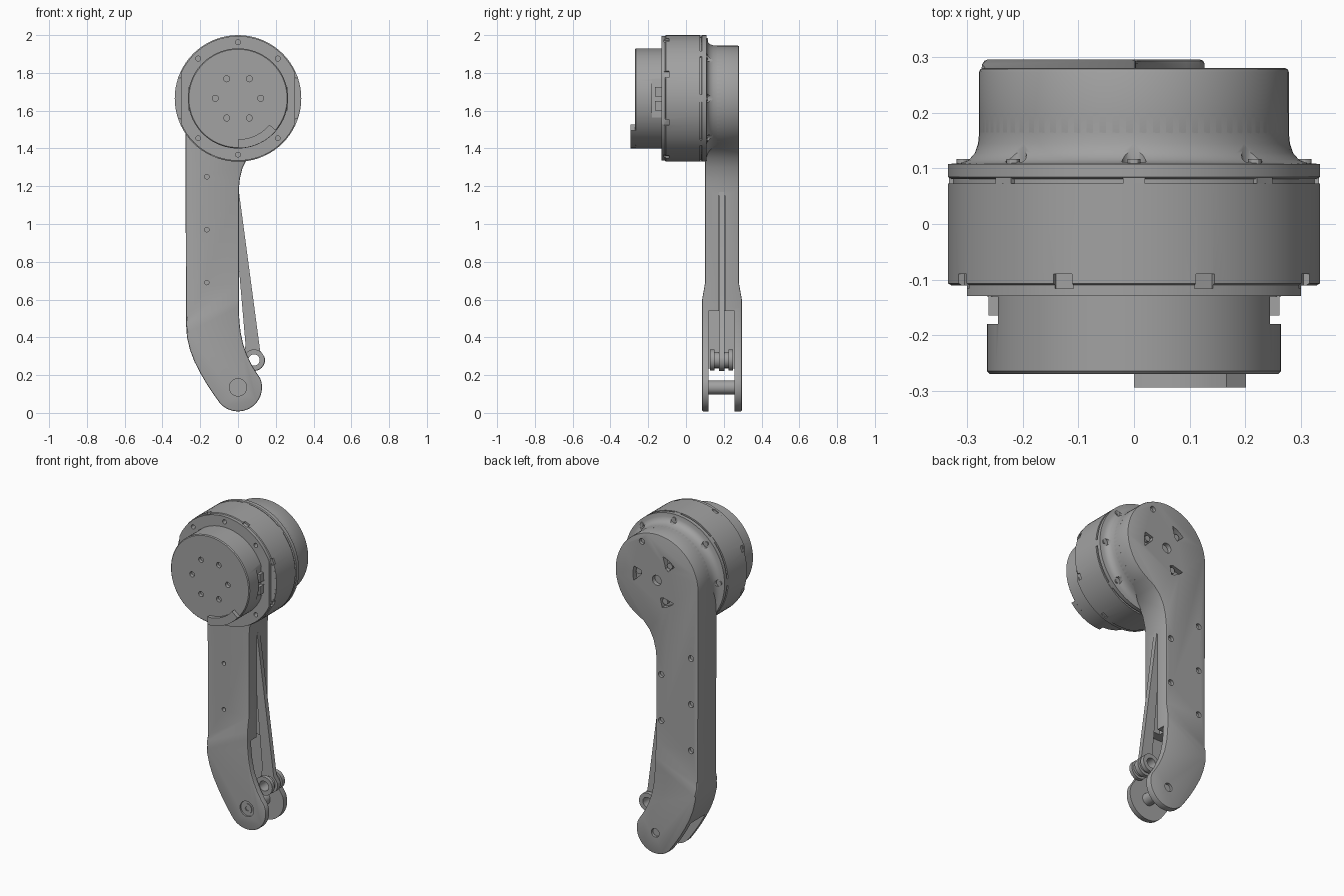
import bpy, bmesh
from math import sin, cos, radians, pi
from mathutils import Vector

if "Cube" in bpy.data.objects:
    bpy.data.objects.remove(bpy.data.objects["Cube"])

grey = bpy.data.materials.new("machined grey")
grey.use_nodes = True
grey.diffuse_color = (0.36, 0.36, 0.36, 1)
grey.node_tree.nodes["Principled BSDF"].inputs["Base Color"].default_value = (0.36, 0.36, 0.36, 1)

HUB = 1.665      # height of the motor axis
FOOT = 0.135     # height of the lower pivot
ROD = (0.085, 0.28)


def arc(x, z, r, a0, a1, n=24):
    """Points on an arc in the x-z plane, angles in degrees."""
    angles = [radians(a0 + (a1 - a0) * i / n) for i in range(n + 1)]
    return [(x + r * cos(a), z + r * sin(a)) for a in angles]


def circle(x, z, r, n=32):
    return arc(x, z, r, 0, 360, n)[:-1]


def polar(r, degrees):
    a = radians(degrees)
    return r * cos(a), HUB + r * sin(a)


def sector(r0, r1, a0, a1):
    return arc(0, HUB, r0, a0, a1) + arc(0, HUB, r1, a1, a0)


def box(x0, x1, z0, z1):
    return [(x0, z0), (x1, z0), (x1, z1), (x0, z1)]


def turned_box(r, degrees, half_width, half_depth):
    """Rectangle at a polar position, turned to face outward."""
    c, s = cos(radians(degrees)), sin(radians(degrees))
    corners = box(r - half_depth, r + half_depth, -half_width, half_width)
    return [(u * c - v * s, HUB + u * s + v * c) for u, v in corners]


def finish(bm, name):
    bmesh.ops.recalc_face_normals(bm, faces=bm.faces)
    mesh = bpy.data.meshes.new(name)
    bm.to_mesh(mesh)
    bm.free()
    mesh.materials.append(grey)
    ob = bpy.data.objects.new(name, mesh)
    bpy.context.collection.objects.link(ob)
    return ob


def prisms(name, shapes):
    """One mesh of outlines, each extruded along y: (points, y0, y1)."""
    bm = bmesh.new()
    for pts, y0, y1 in shapes:
        face = bm.faces.new([bm.verts.new((x, y0, z)) for x, z in pts])
        out = bmesh.ops.extrude_face_region(bm, geom=[face])
        moved = [v for v in out["geom"] if isinstance(v, bmesh.types.BMVert)]
        bmesh.ops.translate(bm, verts=moved, vec=(0, y1 - y0, 0))
    return finish(bm, name)


def lathe(name, profile, n=72):
    """Spin a (radius, y) profile about the motor axis."""
    bm = bmesh.new()
    rings = [[bm.verts.new((r * cos(2 * pi * i / n), y, HUB + r * sin(2 * pi * i / n)))
              for i in range(n)] for r, y in profile]
    for a, b in zip(rings, rings[1:]):
        for i in range(n):
            j = (i + 1) % n
            bm.faces.new((a[i], a[j], b[j], b[i]))
    bm.faces.new(rings[0])
    bm.faces.new(rings[-1])
    return finish(bm, name)


def apply(ob, mod):
    bpy.context.view_layer.objects.active = ob
    bpy.ops.object.modifier_apply(modifier=mod.name)


def cut(ob, shapes):
    cutter = prisms("cutter", shapes)
    cutter.hide_render = True
    mod = ob.modifiers.new("cut", "BOOLEAN")
    mod.operation, mod.solver, mod.use_self = "DIFFERENCE", "EXACT", True
    mod.object = cutter
    apply(ob, mod)
    bpy.data.objects.remove(cutter)


parts = []

# Motor housing: front cap, stepped rim and main barrel
motor = lathe("motor_housing", [
    (0.26, -0.27), (0.265, -0.265), (0.265, -0.13), (0.33, -0.13), (0.33, -0.11),
    (0.335, -0.107), (0.335, 0.073), (0.326, 0.073), (0.326, 0.09)])
holes = [(circle(*polar(0.12, 60 * i), 0.016, 16), -0.3, -0.25) for i in range(6)]
holes += [(circle(*polar(0.298, 45 * i), 0.013, 16), -0.2, -0.1) for i in range(8) if i % 4]
holes += [(turned_box(0.335, 22.5 + 45 * i, 0.018, 0.012), -0.116, -0.09) for i in range(8)]
for s in (-1, 1):
    holes.append((box(*sorted((s * 0.245, s * 0.29)), 1.565, 1.77), -0.18, -0.1305))
    holes.append((box(*sorted((s * 0.301, s * 0.4)), 1.3, 2.05), -0.16, -0.1105))
cut(motor, holes)
parts.append(motor)

# Raised stop on the cap, side connectors, rear tabs
parts.append(prisms("cap_stop", [(sector(0.217, 0.264, -90, -40), -0.295, -0.265)]))
for side, s in (("left", 1), ("right", -1)):
    parts.append(prisms(side + "_connector", [
        (box(*sorted((s * 0.235, s * 0.262)), z, z + 0.05), -0.165, -0.125)
        for z in (1.6, 1.675)]))
parts.append(prisms("rear_tabs", [
    (turned_box(0.323, 45 * i, 0.02, 0.01), 0.07, 0.09) for i in range(8)]))

# Flange with a fillet running into the leg head
flange = lathe("mounting_flange", [
    (0.33, 0.081), (0.335, 0.085), (0.335, 0.108), (0.312, 0.11), (0.298, 0.116),
    (0.287, 0.128), (0.281, 0.145), (0.279, 0.165), (0.279, 0.2)])
cut(flange, [(circle(*polar(0.305, 45 * i), 0.022, 16), 0.112, 0.19) for i in range(8)])
parts.append(flange)
parts.append(prisms("flange_screws", [
    (circle(*polar(0.308, 45 * i), 0.012, 12), 0.1, 0.117) for i in range(8)]))

# Leg: head, straight shank and curved foot
outline = arc(0, HUB, 0.279, -58, 180, 48)
outline += [(-0.275, 0.47), (-0.27, 0.4), (-0.254, 0.333), (-0.23, 0.27), (-0.2, 0.212),
            (-0.17, 0.16), (-0.135, 0.106)]
outline += arc(0, FOOT, 0.127, 220, 382, 28)
outline += [(0.094, 0.218), (0.07, 0.258), (0.046, 0.31), (0.028, 0.36), (0.014, 0.425),
            (0.007, 0.49), (0.004, 0.56), (0.004, 1.18), (0.01, 1.24), (0.025, 1.3),
            (0.05, 1.35), (0.09, 1.393)]
leg = prisms("leg", [(outline, 0.1, 0.281)])

# The foot is thicker: split along two diagonals and push the lower faces outward
bm = bmesh.new()
bm.from_mesh(leg.data)
normal = Vector((-0.66, 0, 1)).normalized()
low, high = Vector((0, 0, 0.6)), Vector((0, 0, 0.685))
for point in (low, high):
    bmesh.ops.bisect_plane(bm, geom=bm.verts[:] + bm.edges[:] + bm.faces[:],
                           plane_co=point, plane_no=normal)
for v in bm.verts:
    if (v.co - low).dot(normal) < 0.001:
        v.co.y += 0.015 if v.co.y > 0.19 else -0.015
bm.to_mesh(leg.data)
bm.free()
bevel = leg.modifiers.new("edge", "BEVEL")
bevel.width, bevel.segments, bevel.angle_limit = 0.007, 2, radians(50)
apply(leg, bevel)

# Fork pocket and rod slot
cut(leg, [([(-0.2, 0.54), (0.3, 0.54), (0.3, -0.1), (-0.4, -0.1), (-0.4, 0.235),
            (-0.17, 0.235)], 0.118, 0.257)])
cut(leg, [(box(-0.04, 0.2, 0.5, 1.15), 0.173, 0.207)])

# Screw holes, pivot counterbores and the claw-shaped back recesses
holes = [(circle(-0.165, z, 0.012, 16), 0.05, 0.125) for z in (0.69, 0.97, 1.25)]
back = [(-0.23, 0.69), (-0.23, 0.97), (-0.23, 1.25), (-0.03, 0.82), (-0.03, 1.1), (0.1, 1.875)]
holes += [(circle(x, z, 0.018, 16), 0.262, 0.32) for x, z in back]
holes += [(circle(0, FOOT, 0.046), 0.05, 0.094), (circle(0, FOOT, 0.026), 0.28, 0.32),
          (circle(0, HUB, 0.03), 0.255, 0.32)]
for a in (5, 125, 245):
    claw = arc(0, HUB, 0.16, a - 20, a + 12, 10) + arc(0, HUB, 0.105, a + 12, a, 6)
    holes.append((claw, 0.25, 0.32))
cut(leg, holes)
parts.append(leg)
parts.append(prisms("recess_screws", [
    (circle(*polar(0.13, a + 3), 0.018, 16), 0.24, 0.27) for a in (5, 125, 245)]))

# Lower pivot pin with a hollow screw head
pin = prisms("pivot_pin", [(circle(0, FOOT, 0.037), 0.1, 0.27)])
parts.append(pin)
head = prisms("pivot_screw", [(circle(0, FOOT, 0.03), 0.088, 0.1)])
cut(head, [(circle(0, FOOT, 0.014, 6), 0.05, 0.096)])
parts.append(head)

# Push rod with its eye, and the bushing discs on either side
rod = prisms("push_rod", [([(-0.03, 1.17), (0.005, 1.17), (0.117, 0.33)]
                           + arc(*ROD, 0.058, 15, -195, 24)
                           + [(0.04, 0.36)], 0.176, 0.204)])
cut(rod, [(circle(*ROD, 0.03), 0, 0.4)])
parts.append(rod)
bushing = []
for r, y0, y1 in ((0.056, 0.128, 0.15), (0.042, 0.149, 0.177), (0.042, 0.203, 0.225),
                  (0.056, 0.224, 0.25)):
    disc = prisms("bushing_ring", [(circle(*ROD, r), y0, y1)])
    cut(disc, [(circle(*ROD, 0.03), 0, 0.4)])
    bushing.append(disc)
parts += bushing

# Smooth curved walls, keep machined edges sharp
bpy.ops.object.select_all(action="DESELECT")
for ob in parts:
    ob.select_set(True)
bpy.context.view_layer.objects.active = leg
bpy.ops.object.shade_smooth_by_angle(angle=radians(30))
